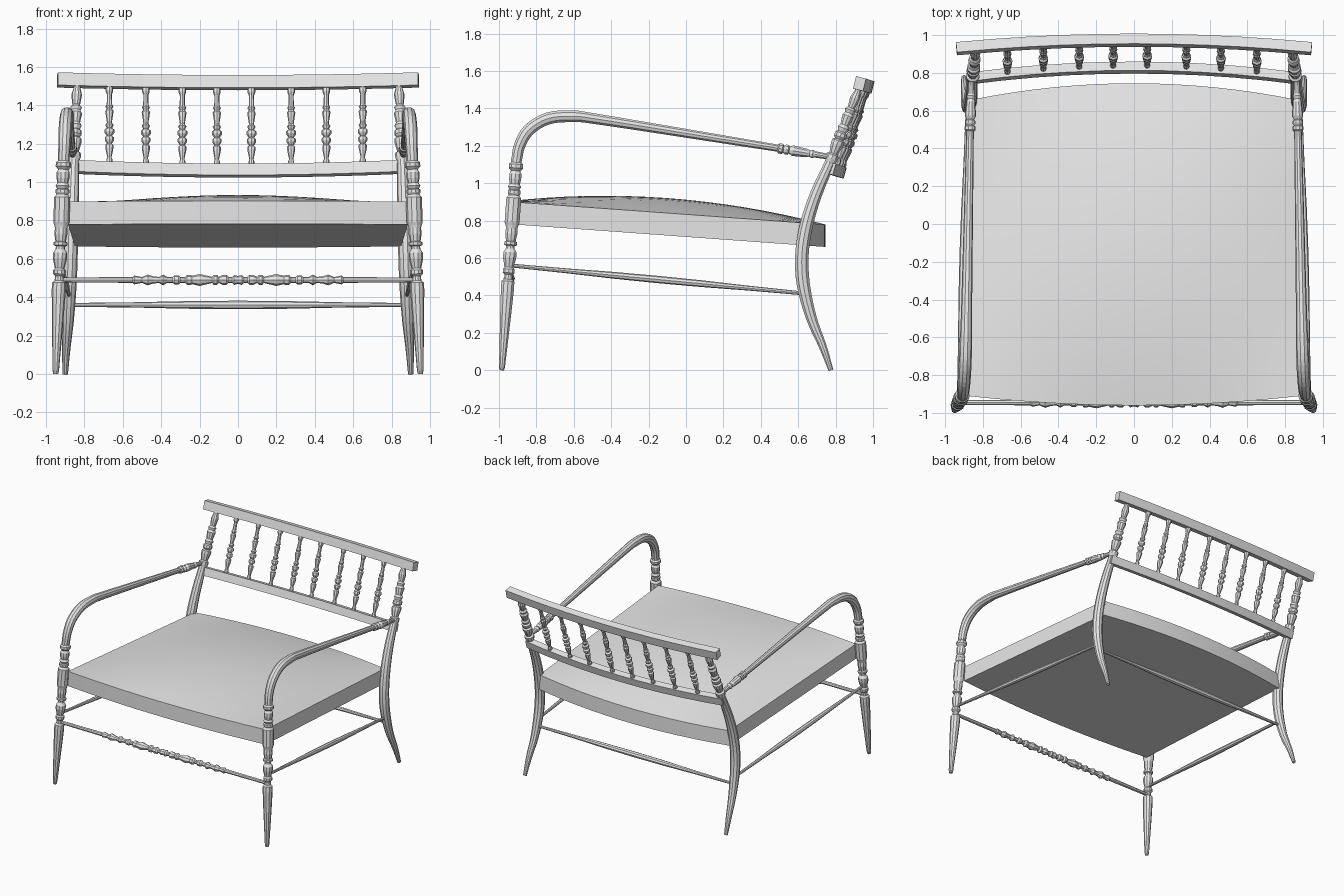
import bpy, bmesh
from math import cos, sin, tau, radians
from mathutils import Vector

cube = bpy.data.objects.get("Cube")
if cube:
    bpy.data.objects.remove(cube, do_unlink=True)

grey = bpy.data.materials.new("plain_grey")
grey.use_nodes = True
grey.diffuse_color = (0.8, 0.8, 0.8, 1)
grey.node_tree.nodes["Principled BSDF"].inputs["Base Color"].default_value = (0.8, 0.8, 0.8, 1)


def finish(name, bm, mirror=False):
    bmesh.ops.recalc_face_normals(bm, faces=bm.faces[:])
    mesh = bpy.data.meshes.new(name)
    bm.to_mesh(mesh)
    bm.free()
    mesh.materials.append(grey)
    ob = bpy.data.objects.new(name, mesh)
    bpy.context.collection.objects.link(ob)
    if mirror:
        ob.modifiers.new("Mirror", 'MIRROR').use_mirror_merge = False
    return ob


def sweep(name, points, radii, sides=10, mirror=False):
    """Round bar following points, with one radius per point."""
    pts = [Vector(p) for p in points]
    bm = bmesh.new()
    rings = []
    for i, p in enumerate(pts):
        t = (pts[min(i + 1, len(pts) - 1)] - pts[max(i - 1, 0)]).normalized()
        ref = Vector((0, 1, 0)) if abs(t.x) > 0.8 else Vector((1, 0, 0))
        a = (ref - t * ref.dot(t)).normalized()
        b = t.cross(a)
        rings.append([bm.verts.new(p + radii[i] * (a * cos(tau * k / sides) + b * sin(tau * k / sides)))
                      for k in range(sides)])
    for lo, hi in zip(rings, rings[1:]):
        for k in range(sides):
            n = (k + 1) % sides
            bm.faces.new((lo[k], lo[n], hi[n], hi[k]))
    bm.faces.new(rings[0])
    bm.faces.new(rings[-1])
    return finish(name, bm, mirror)


def turned(name, start, end, profile, **kw):
    """Straight lathe work: profile holds (fraction along, radius)."""
    a, b = Vector(start), Vector(end)
    return sweep(name, [a.lerp(b, t) for t, r in profile], [r for t, r in profile], **kw)


def smooth_path(keys, steps=4):
    """Catmull-Rom through (x, y, z, radius) keys."""
    ks = [Vector(k) for k in keys]
    ks = [2 * ks[0] - ks[1]] + ks + [2 * ks[-1] - ks[-2]]
    out = []
    for p, q, r, s in zip(ks, ks[1:], ks[2:], ks[3:]):
        for j in range(steps):
            t = j / steps
            out.append(0.5 * (2 * q + (r - p) * t + (2 * p - 5 * q + 4 * r - s) * t ** 2
                              + (3 * q - p - 3 * r + s) * t ** 3))
    out.append(ks[-2])
    return [v[:3] for v in out], [v[3] for v in out]


def bowed_rail(name, half, centre, bow, drop, depth, height, tilt, segs=10):
    """Leaning rectangular rail, bowed backwards in the middle."""
    bm = bmesh.new()
    loops = []
    for i in range(segs + 1):
        u = 2 * i / segs - 1
        slope = 2 * bow * u / half
        loop = []
        for d, h in ((-1, -1), (1, -1), (1, 1), (-1, 1)):
            d, h = d * depth / 2, h * height / 2
            loop.append(bm.verts.new((u * half + d * slope,
                                      centre[0] - bow * u * u + d * cos(tilt) + h * sin(tilt),
                                      centre[1] + drop * u * u - d * sin(tilt) + h * cos(tilt))))
        loops.append(loop)
    for a, b in zip(loops, loops[1:]):
        for k in range(4):
            n = (k + 1) % 4
            bm.faces.new((a[k], a[n], b[n], b[k]))
    bm.faces.new(loops[0])
    bm.faces.new(loops[-1])
    return finish(name, bm)


# Seat: a tilted slab with bowed ends and a crowned top
def seat_plane(y):
    return 0.90 - 0.0723 * (y + 0.93)


bm = bmesh.new()
bmesh.ops.create_grid(bm, x_segments=16, y_segments=16, size=1)
top = bm.verts[:]
ext = bmesh.ops.extrude_face_region(bm, geom=bm.faces[:], use_keep_orig=True)
under = {g for g in ext["geom"] if isinstance(g, bmesh.types.BMVert)}
for v in bm.verts:
    u, w = v.co.x, v.co.y
    f = (w + 1) / 2
    front, back = -0.96 + 0.05 * u * u, 0.745 - 0.085 * u * u
    y = front + (back - front) * f
    z = seat_plane(y)
    z += -0.12 if v in under else 0.08 * (1 - u * u) * (1 - w * w)
    v.co = (u * (0.885 - 0.035 * f), y, z)
seat = finish("seat", bm)
bpy.ops.object.select_all(action='DESELECT')
seat.select_set(True)
bpy.context.view_layer.objects.active = seat
bpy.ops.object.shade_smooth_by_angle(angle=radians(30))

# Front legs: tapered foot, turnings, seat block and upper turnings
foot, post_top = Vector((0.95, -0.985, 0)), Vector((0.908, -0.906, 1.13))
leg = [(0, .013), (.02, .017), (.3, .031), (.44, .037), (.475, .036), (.485, .024), (.51, .022),
       (.52, .033), (.54, .033), (.55, .025), (.60, .037), (.63, .037), (.65, .024), (.665, .024),
       (.67, .036), (.685, .036), (.69, .027), (.73, .034), (.76, .032), (.775, .036), (.79, .042),
       (.92, .042), (.935, .03), (.945, .036), (.96, .036), (.965, .028), (.98, .037), (.995, .028),
       (1.02, .034), (1.05, .034), (1.065, .026), (1.08, .04), (1.10, .04), (1.11, .03), (1.13, .03)]
turned("front_leg", foot, post_top, [(z / 1.13, r) for z, r in leg], mirror=True)

# Arms: bent bar, ending in a turned section at the back post
arm_end = (0.868, 0.49, 1.187)
sweep("arm", *smooth_path([(.908, -.906, 1.12, .03), (.904, -.89, 1.20, .032), (.9, -.84, 1.285, .034),
                           (.894, -.74, 1.345, .034), (.89, -.61, 1.357, .033), (.886, -.44, 1.337, .029),
                           arm_end + (.02,)]), mirror=True)
turned("arm_turning", arm_end, (0.86, 0.80, 1.135),
       [(0, .02), (.02, .029), (.08, .029), (.1, .02), (.14, .028), (.18, .028), (.2, .019), (.26, .03),
        (.5, .024), (.55, .018), (.6, .024), (.64, .018), (1, .014)], mirror=True)

# Back legs: swept curve up to the lower back rail
sweep("back_leg", *smooth_path([(.90, .775, 0, .014), (.895, .73, .13, .022), (.885, .67, .28, .03),
                                (.878, .627, .46, .037), (.873, .62, .62, .038), (.868, .645, .78, .037),
                                (.862, .695, .94, .034), (.856, .77, 1.11, .029)]), mirror=True)

# Back posts: heavier turnings above the legs
turned("back_post", (.856, .77, 1.11), (.838, .925, 1.51),
       [(0, .029), (.05, .036), (.1, .036), (.12, .024), (.24, .036), (.29, .036), (.31, .024), (.34, .035),
        (.39, .035), (.41, .024), (.46, .033), (.5, .024), (.62, .033), (.66, .024), (.7, .031),
        (.73, .02), (.86, .028), (.95, .018), (1, .016)], mirror=True)

# Back rails
bowed_rail("top_rail", .94, (.973, 1.518), .045, .014, .055, .068, radians(14))
bowed_rail("lower_back_rail", .875, (.828, 1.06), .058, .02, .048, .062, radians(16))

# Back spindles
spindle = [(0, .016), (.05, .016), (.08, .011), (.2, .021), (.24, .021), (.26, .013), (.3, .024), (.34, .024),
           (.36, .014), (.4, .026), (.44, .026), (.46, .014), (.5, .022), (.53, .013), (.57, .015),
           (.68, .022), (.71, .014), (.74, .021), (.77, .014), (.9, .013), (.94, .02), (1, .02)]
for n, x in enumerate((-.67, -.48, -.29, -.11, .07, .277, .46, .65)):
    turned(f"back_spindle_{n + 1}", (x, .838 - .076 * x * x, 1.085 + .026 * x * x),
           (x, .965 - .051 * x * x, 1.49 + .016 * x * x), spindle, sides=8)

# Front stretcher: each half of the turned pattern is the other reversed
half = [(0, .02), (.02, .026), (.03, .016), (.05, .016), (.06, .026), (.08, .026), (.1, .016), (.11, .027),
        (.125, .027), (.135, .016), (.16, .022), (.2, .031), (.24, .022), (.25, .027), (.265, .027),
        (.275, .015), (.3, .015), (.31, .024), (.33, .024), (.34, .015), (.37, .016), (.39, .028),
        (.41, .016), (.44, .018), (.47, .028), (.49, .02), (.5, .015), (.54, .023), (.55, .015), (.92, .013)]
beads = [(-x, r) for x, r in reversed(half[1:])] + half
turned("front_stretcher", (-.93, -.945, .49), (.93, -.945, .49),
       [(.5 + x / 1.86, r) for x, r in beads], sides=8)

# Plain back and side stretchers, swelling in the middle
swell = [(0, .01), (.2, .014), (.35, .02), (.5, .022), (.65, .02), (.8, .014), (1, .01)]
turned("back_stretcher", (-.88, .648, .36), (.88, .648, .36), swell, sides=8)
turned("side_stretcher", (.928, -.94, .56), (.88, .635, .41),
       [(t, r * .8 + .002) for t, r in swell], sides=8, mirror=True)
